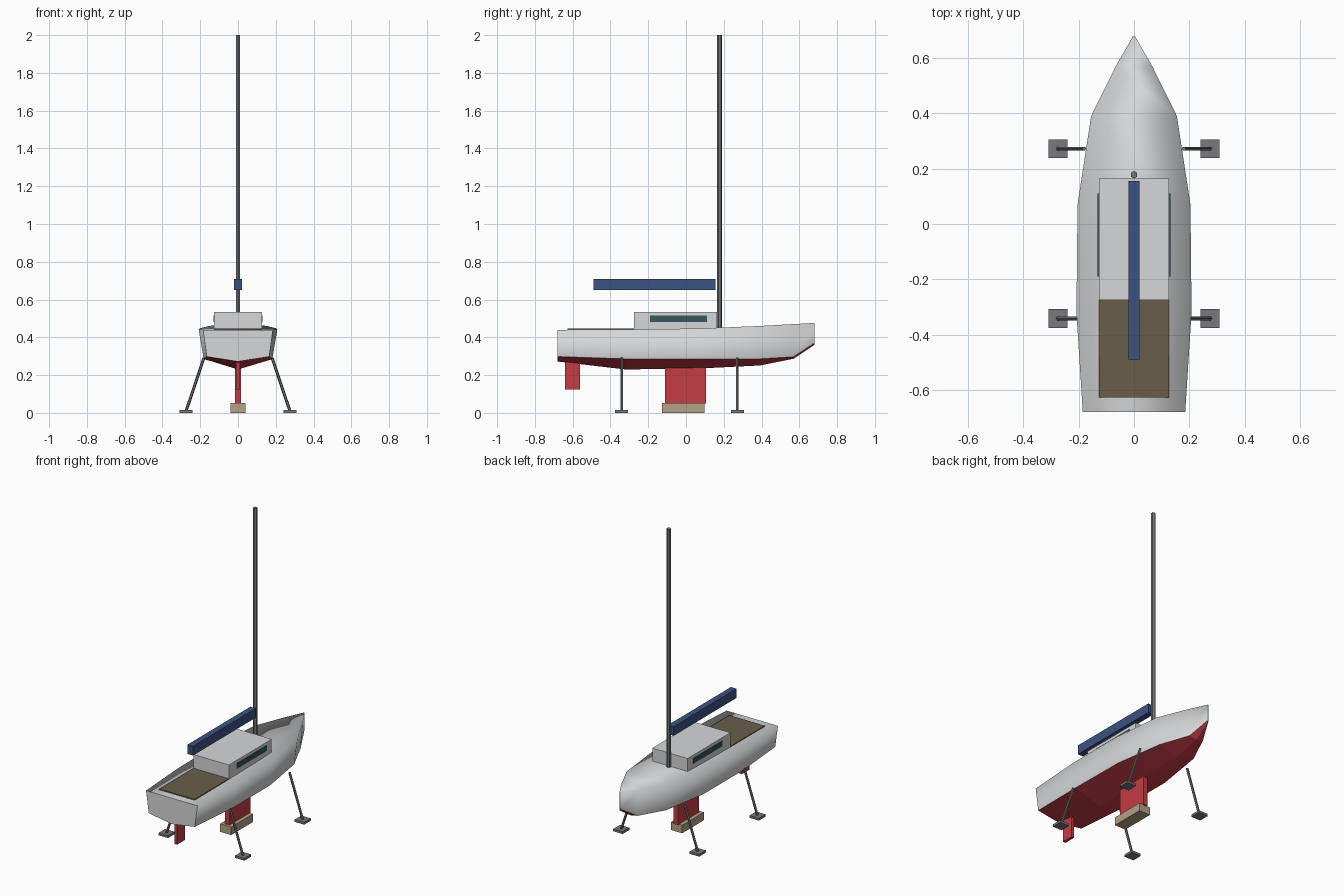
import bpy, bmesh, math
from mathutils import Vector

if "Cube" in bpy.data.objects:
    bpy.data.objects.remove(bpy.data.objects["Cube"])


def material(name, rgb):
    m = bpy.data.materials.new(name)
    m.diffuse_color = (*rgb, 1)
    m.use_nodes = True
    m.node_tree.nodes["Principled BSDF"].inputs["Base Color"].default_value = m.diffuse_color
    return m


WHITE = material("white gelcoat", (0.67, 0.68, 0.69))
RED = material("red antifouling", (0.56, 0.045, 0.06))
BLUE = material("blue sail cover", (0.045, 0.085, 0.22))
BROWN = material("brown teak", (0.14, 0.11, 0.07))
TEAL = material("dark glass", (0.038, 0.09, 0.11))
TAN = material("tan timber", (0.46, 0.36, 0.24))
METAL = material("mast grey", (0.17, 0.18, 0.19))
STEEL = material("stand grey", (0.19, 0.19, 0.21))


def add(name, bm, *mats):
    me = bpy.data.meshes.new(name)
    bmesh.ops.recalc_face_normals(bm, faces=bm.faces)
    bm.to_mesh(me)
    bm.free()
    for m in mats:
        me.materials.append(m)
    ob = bpy.data.objects.new(name, me)
    bpy.context.collection.objects.link(ob)
    return ob


def box(name, x, y, z, mat):
    """Box from (min, max) pairs on each axis."""
    bm = bmesh.new()
    bmesh.ops.create_cube(bm, size=1)
    for v in bm.verts:
        v.co = [(a + b) / 2 + c * (b - a) for (a, b), c in zip((x, y, z), v.co)]
    return add(name, bm, mat)


def rod(name, start, end, radius, mat, sides=6):
    """Straight bar between two points."""
    start, end = Vector(start), Vector(end)
    d = end - start
    bm = bmesh.new()
    bmesh.ops.create_cone(bm, cap_ends=True, segments=sides, radius1=radius,
                          radius2=radius, depth=d.length)
    rot = d.to_track_quat('Z', 'Y')
    for v in bm.verts:
        v.co = rot @ v.co + (start + end) / 2
    return add(name, bm, mat)


# Hull stations: y, deck half width, deck z, chine half width, chine z, keel z
stations = [
    (-0.68, 0.185, 0.440, 0.165, 0.298, 0.272),
    (-0.32, 0.208, 0.441, 0.182, 0.286, 0.230),
    (0.07, 0.204, 0.447, 0.180, 0.284, 0.235),
    (0.39, 0.155, 0.460, 0.130, 0.286, 0.251),
    (0.57, 0.066, 0.470, 0.050, 0.297, 0.287),
    (0.68, 0.003, 0.476, 0.003, 0.370, 0.360),
]
bm = bmesh.new()
rings = []
for y, dw, dz, cw, cz, kz in stations:
    pts = [(-dw, dz), (-cw, cz), (0, kz), (cw, cz), (dw, dz)]
    rings.append([bm.verts.new((x, y, z)) for x, z in pts])
for a, b in zip(rings, rings[1:]):
    for i in range(5):
        j = (i + 1) % 5
        f = bm.faces.new((a[i], a[j], b[j], b[i]))
        # Bottom panels are faceted red, topsides and deck smooth white
        f.material_index = 1 if i in (1, 2) else 0
        f.smooth = i not in (1, 2)
for ring in (rings[0], rings[-1]):
    bm.faces.new(ring)
for e in bm.edges:
    if len({f.smooth for f in e.link_faces}) > 1:
        e.smooth = False
add("hull", bm, WHITE, RED)

# Deck parts
box("cabin", (-0.127, 0.127), (-0.275, 0.165), (0.43, 0.535), WHITE)
box("cockpit_floor", (-0.127, 0.127), (-0.627, -0.27), (0.438, 0.446), BROWN)
for side, s in (("left", -1), ("right", 1)):
    box("window_" + side, sorted((s * 0.125, s * 0.131)), (-0.19, 0.11),
        (0.481, 0.515), TEAL)

# Rig
rod("mast", (0, 0.178, 0.44), (0, 0.178, 2.0), 0.0135, METAL)
box("boom_cover", (-0.02, 0.02), (-0.49, 0.155), (0.65, 0.71), BLUE)

# Underwater parts and keel block
box("keel", (-0.016, 0.016), (-0.11, 0.105), (0.05, 0.25), RED)
box("rudder", (-0.01, 0.01), (-0.64, -0.56), (0.125, 0.285), RED)
box("keel_block", (-0.04, 0.04), (-0.127, 0.097), (0, 0.052), TAN)

# Four support stands
for end, y in (("aft", -0.341), ("fore", 0.272)):
    for side, s in (("left", -1), ("right", 1)):
        x = s * 0.275
        box(f"stand_foot_{end}_{side}", (x - 0.034, x + 0.034),
            (y - 0.034, y + 0.034), (0, 0.015), STEEL)
        rod(f"stand_leg_{end}_{side}", (x, y, 0.01), (s * 0.18, y, 0.292),
            0.008, METAL)
